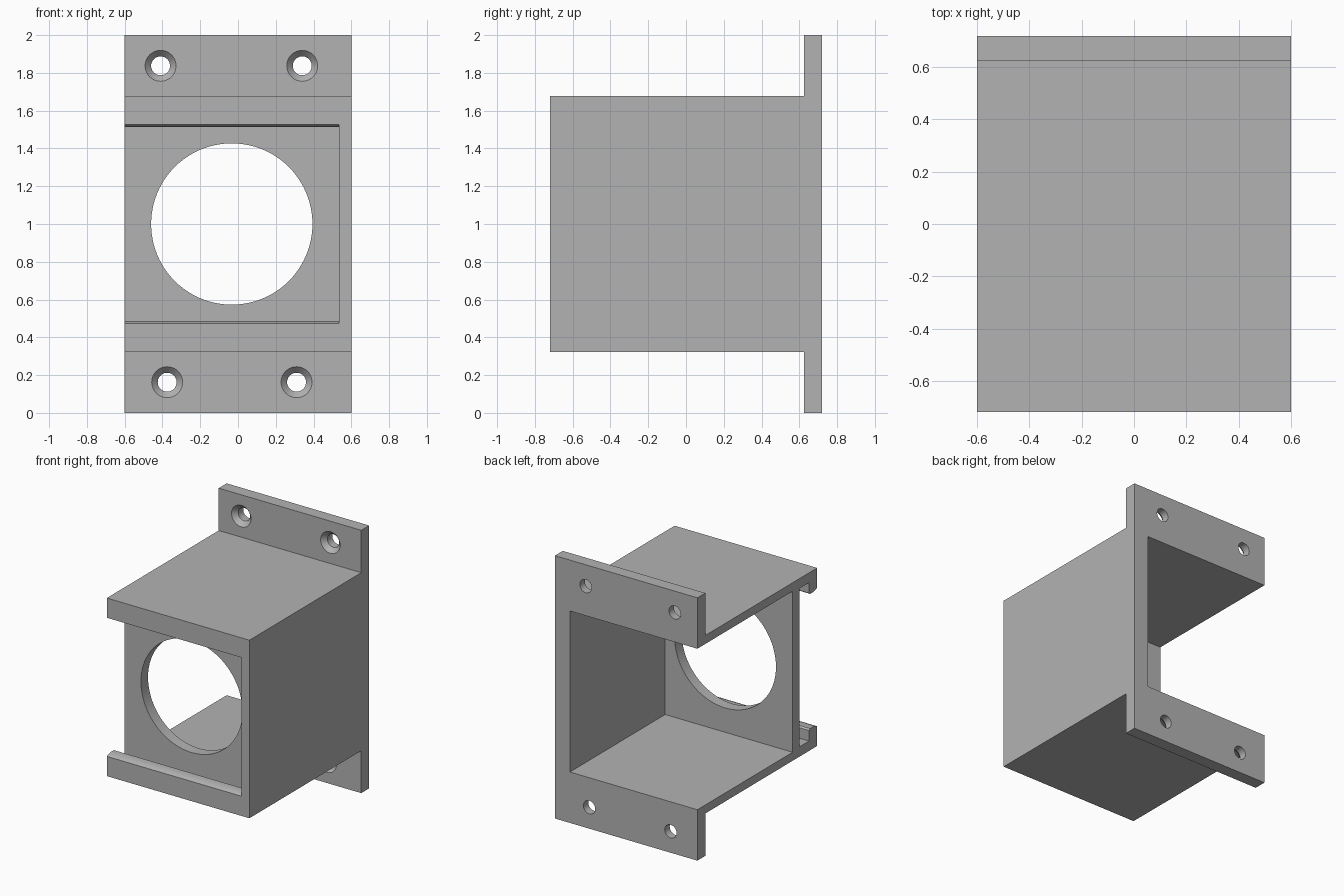
import bpy, bmesh, math

if "Cube" in bpy.data.objects:
    bpy.data.objects.remove(bpy.data.objects["Cube"], do_unlink=True)

grey = bpy.data.materials.new("grey plastic")
grey.use_nodes = True
colour = (0.45, 0.45, 0.45, 1)
grey.diffuse_color = colour
grey.node_tree.nodes["Principled BSDF"].inputs["Base Color"].default_value = colour

MID = 1.0025  # height of the housing's centre line


def finish(name, bm):
    bmesh.ops.recalc_face_normals(bm, faces=bm.faces)
    mesh = bpy.data.meshes.new(name)
    bm.to_mesh(mesh)
    bm.free()
    mesh.materials.append(grey)
    obj = bpy.data.objects.new(name, mesh)
    bpy.context.collection.objects.link(obj)
    return obj


def extrude_x(name, half, x0, x1):
    """Mirror a lower (y, z) half profile about MID and extrude it along x."""
    outline = half + [(y, 2 * MID - z) for y, z in reversed(half)]
    bm = bmesh.new()
    face = bm.faces.new([bm.verts.new((x0, y, z)) for y, z in outline])
    new = bmesh.ops.extrude_face_region(bm, geom=[face])["geom"]
    moved = [v for v in new if isinstance(v, bmesh.types.BMVert)]
    bmesh.ops.translate(bm, verts=moved, vec=(x1 - x0, 0, 0))
    return finish(name, bm)


def turned_y(name, x, z, rings, sides):
    """Round cutter along y from (y, radius) rings."""
    bm = bmesh.new()
    loops = []
    for y, r in rings:
        angles = [2 * math.pi * i / sides for i in range(sides)]
        loops.append([bm.verts.new((x + r * math.cos(a), y, z + r * math.sin(a)))
                      for a in angles])
    for a, b in zip(loops, loops[1:]):
        for i in range(sides):
            j = (i + 1) % sides
            bm.faces.new((a[i], a[j], b[j], b[i]))
    bm.faces.new(loops[0])
    bm.faces.new(loops[-1])
    return finish(name, bm)


# Housing block with the rear mounting flange
body = extrude_x("bracket_housing",
                 [(-0.72, 0.325), (0.625, 0.325), (0.625, 0.0025), (0.72, 0.0025)],
                 -0.6, 0.6)

# Cavity, open to the back and to one side
cutters = [extrude_x("cavity_cutter", [(-0.425, 0.39), (0.8, 0.39)], -0.7, 0.473)]

# Front sliding slot behind rounded retaining lips
lip = [(-0.8, 0.475), (-0.72, 0.475), (-0.7, 0.484), (-0.67, 0.49),
       (-0.635, 0.49), (-0.622, 0.48), (-0.622, 0.4), (-0.51, 0.4)]
cutters.append(extrude_x("slot_cutter", lip, -0.7, 0.535))

# Large round window in the front plate
cutters.append(turned_y("window_cutter", -0.033, MID, [(-0.6, 0.427), (-0.3, 0.427)], 96))

# Countersunk screw holes
for x, z in [(-0.41, 1.84), (0.34, 1.84), (-0.375, 0.165), (0.31, 0.165)]:
    rings = [(0.6, 0.082), (0.625, 0.082), (0.66, 0.05), (0.8, 0.05)]
    cutters.append(turned_y("screw_hole_cutter", x, z, rings, 40))

bpy.context.view_layer.objects.active = body
for cutter in cutters:
    mod = body.modifiers.new("cut", "BOOLEAN")
    mod.operation = "DIFFERENCE"
    mod.solver = "EXACT"
    mod.object = cutter
    bpy.ops.object.modifier_apply(modifier=mod.name)
    bpy.data.objects.remove(cutter, do_unlink=True)

# Seat the model on the ground
lowest = min(v.co.z for v in body.data.vertices)
for v in body.data.vertices:
    v.co.z -= lowest

bpy.ops.object.select_all(action="DESELECT")
body.select_set(True)
bpy.ops.object.shade_smooth_by_angle(angle=math.radians(30))
